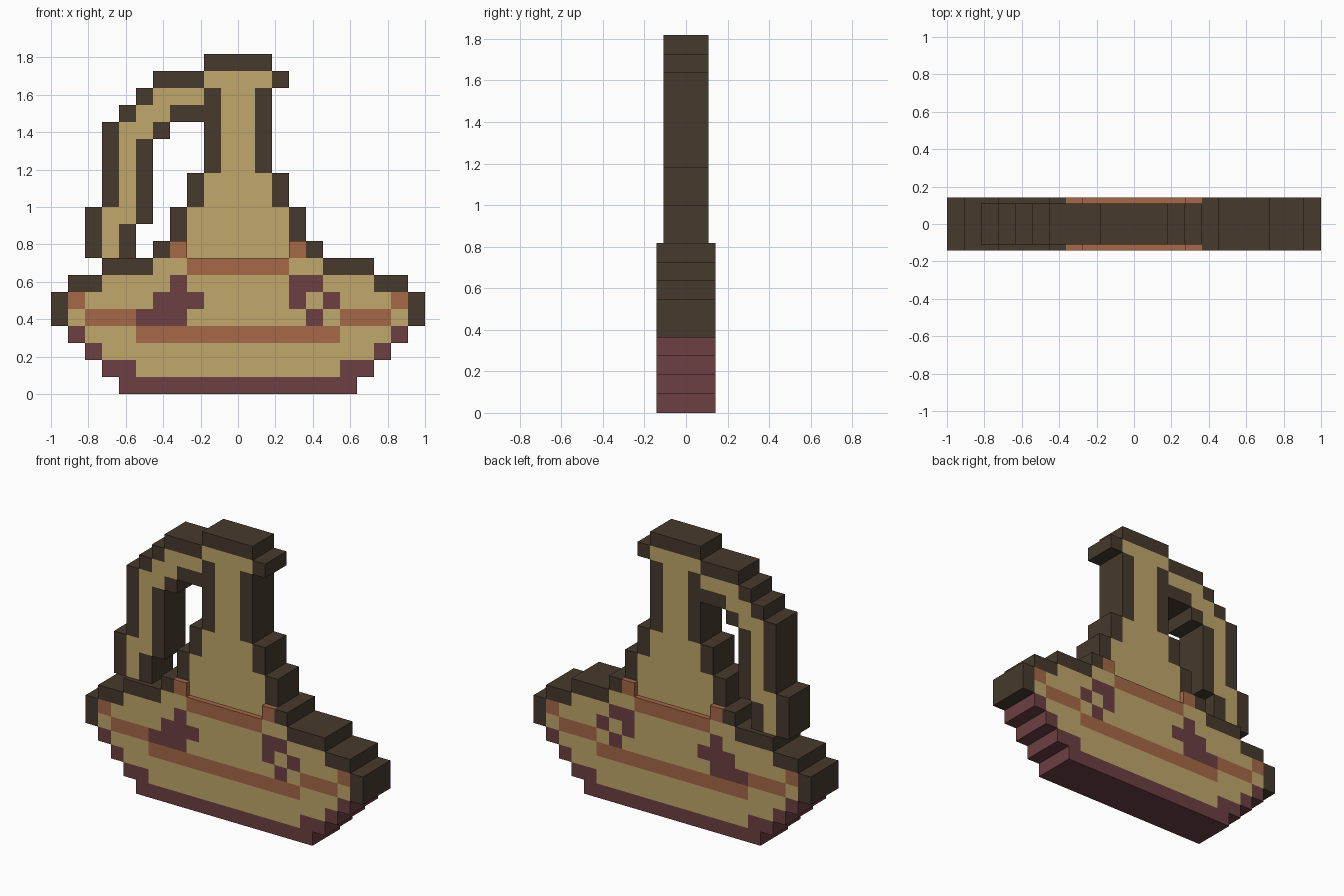
import bpy

if "Cube" in bpy.data.objects:
    bpy.data.objects.remove(bpy.data.objects["Cube"])

U = 1 / 11            # one pixel block; the model is 22 blocks wide, 20 high
COLS = 22


def material(name, rgb):
    m = bpy.data.materials.new(name)
    m.diffuse_color = (*rgb, 1)
    m.use_nodes = True
    m.node_tree.nodes["Principled BSDF"].inputs["Base Color"].default_value = m.diffuse_color
    return m


MATS = [material("tan clay", (0.533, 0.386, 0.147)),
        material("dark outline", (0.061, 0.042, 0.026)),
        material("maroon glaze", (0.150, 0.050, 0.054)),
        material("orange glaze", (0.381, 0.138, 0.061))]
TAN, DARK, MAROON, ORANGE = range(4)


def paint(cells, color, c0, c1, r0, r1=None):
    """Fill a rectangle of blocks (inclusive columns and rows)."""
    for r in range(r0, (r0 if r1 is None else r1) + 1):
        for c in range(c0, c1 + 1):
            cells[c, r] = color


def mirrored(cells, color, c0, c1, r0, r1=None):
    paint(cells, color, c0, c1, r0, r1)
    paint(cells, color, COLS - 1 - c1, COLS - 1 - c0, r0, r1)


def tier(cells, row, left, edge, color, top=None):
    """Symmetric tan row with coloured blocks at both ends."""
    paint(cells, TAN, left, COLS - 1 - left, row, top)
    if edge:
        mirrored(cells, color, left, left + edge - 1, row, top)


def build(name, cells, half, neighbours):
    """Extrude the blocks in y, leaving out walls between touching blocks."""
    verts, index, faces, colors = [], {}, [], []

    def v(c, y, r):
        key = (c, y, r)
        if key not in index:
            index[key] = len(verts)
            verts.append((c * U - 1, y * half, r * U))
        return index[key]

    for (c, r), color in cells.items():
        ring = [(c, r), (c + 1, r), (c + 1, r + 1), (c, r + 1)]
        quads = [[v(x, -1, z) for x, z in ring],
                 [v(x, 1, z) for x, z in reversed(ring)]]
        steps = [(0, -1), (1, 0), (0, 1), (-1, 0)]
        for i, (dx, dz) in enumerate(steps):
            if (c + dx, r + dz) not in neighbours:
                a, b = ring[i], ring[(i + 1) % 4]
                quads.append([v(a[0], -1, a[1]), v(a[0], 1, a[1]),
                              v(b[0], 1, b[1]), v(b[0], -1, b[1])])
        faces += quads
        colors += [color] * len(quads)

    mesh = bpy.data.meshes.new(name)
    mesh.from_pydata(verts, [], faces)
    for m in MATS:
        mesh.materials.append(m)
    mesh.polygons.foreach_set("material_index", colors)
    mesh.update()
    obj = bpy.data.objects.new(name, mesh)
    bpy.context.collection.objects.link(obj)


# Wide bowl: stepped silhouette
body = {}
for row, left, edge, color in [(0, 4, 7, MAROON), (1, 3, 2, MAROON),
                               (2, 2, 1, MAROON), (3, 1, 1, MAROON),
                               (4, 0, 1, DARK), (5, 0, 1, DARK),
                               (6, 1, 2, DARK), (7, 3, 3, DARK)]:
    tier(body, row, left, edge, color)
# shoulder blocks on either side of the neck
mirrored(body, DARK, 6, 6, 8)
mirrored(body, ORANGE, 7, 7, 8)
# orange bands
paint(body, ORANGE, 5, 16, 3)
mirrored(body, ORANGE, 2, 4, 4)
mirrored(body, ORANGE, 1, 1, 5)
paint(body, ORANGE, 8, 13, 7)
# left maroon motif
paint(body, MAROON, 5, 7, 4)
paint(body, MAROON, 6, 8, 5)
paint(body, MAROON, 7, 7, 6)
# right maroon motif
paint(body, MAROON, 14, 15, 6)
paint(body, MAROON, 14, 14, 5)
paint(body, MAROON, 16, 16, 5)
paint(body, MAROON, 15, 15, 4)

# Neck with rim and spout lip
neck = {}
tier(neck, 8, 8, 0, TAN)
tier(neck, 9, 7, 1, DARK, 10)
tier(neck, 11, 8, 1, DARK, 12)
tier(neck, 13, 9, 1, DARK, 17)
paint(neck, TAN, 9, 12, 18)
paint(neck, DARK, 13, 13, 18)
paint(neck, DARK, 9, 12, 19)

# Curved handle: dark band first, tan core painted over it
handle = {}
for left, right, r0, r1 in [(2, 4, 8, 9), (2, 5, 10, 10), (3, 5, 11, 14),
                            (3, 6, 15, 15), (4, 8, 16, 16), (5, 8, 17, 17),
                            (6, 8, 18, 18)]:
    paint(handle, DARK, left, right, r0, r1)
for left, right, r0, r1 in [(3, 3, 8, 9), (3, 4, 10, 10), (4, 4, 11, 14),
                            (4, 5, 15, 15), (5, 6, 16, 16), (6, 8, 17, 17)]:
    paint(handle, TAN, left, right, r0, r1)

everything = {**body, **neck, **handle}
build("bowl_body", body, 0.142, body)
build("neck", neck, 0.109, everything)
build("handle", handle, 0.109, everything)
